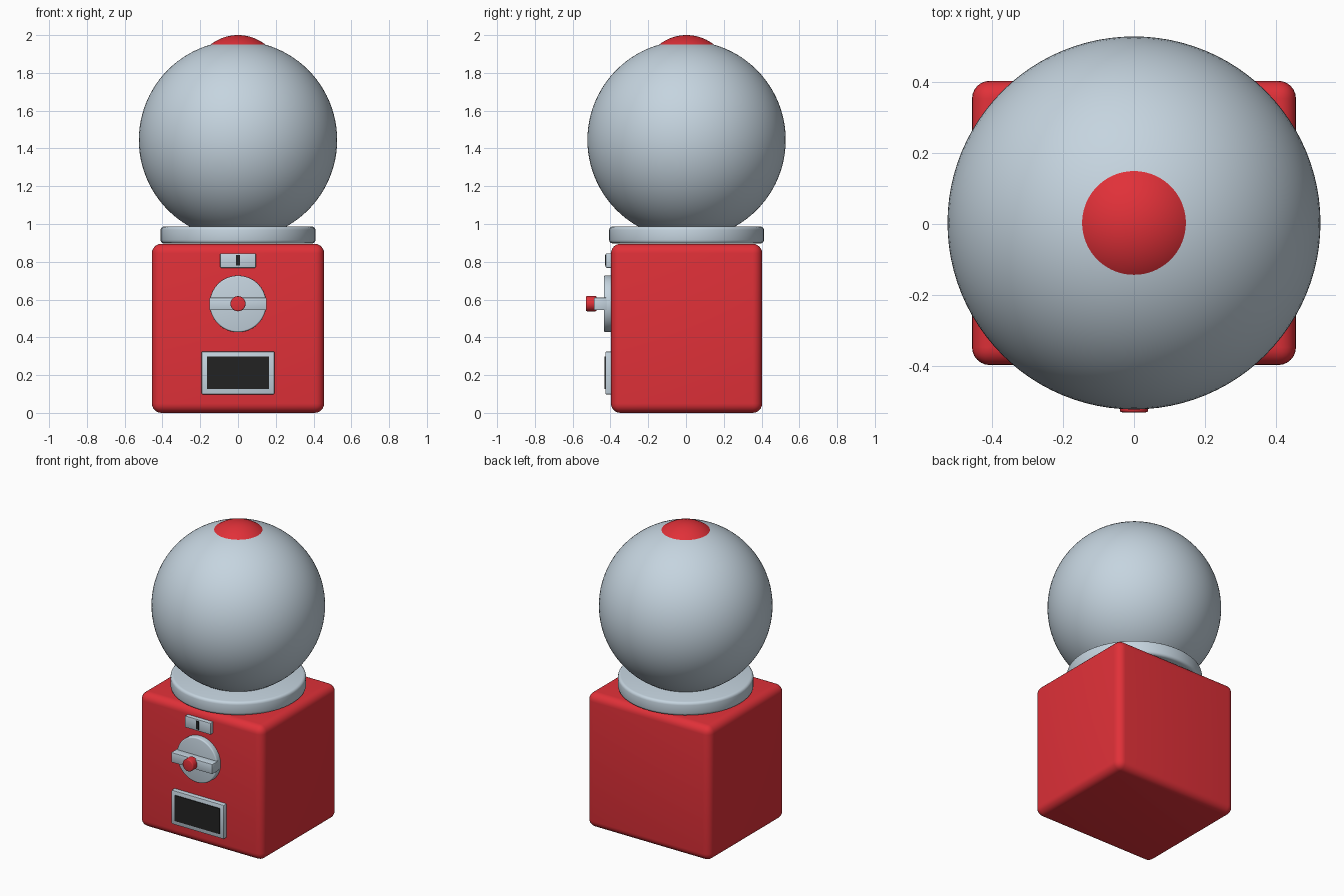
import bpy
import math

cube = bpy.data.objects.get("Cube")
if cube:
    bpy.data.objects.remove(cube, do_unlink=True)


def material(name, rgb):
    mat = bpy.data.materials.new(name)
    mat.use_nodes = True
    color = (*rgb, 1)
    mat.diffuse_color = color
    mat.node_tree.nodes["Principled BSDF"].inputs["Base Color"].default_value = color
    return mat


red = material("red", (0.75, 0.03, 0.04))
silver = material("pale blue grey", (0.56, 0.66, 0.74))
black = material("black", (0.016, 0.016, 0.016))

CY = 0.003  # depth of the body's centre line


def finish(name, mat, bevel=0, segments=3):
    obj = bpy.context.object
    obj.name = name
    obj.data.materials.append(mat)
    bpy.ops.object.transform_apply(location=False, rotation=True, scale=True)
    if bevel:
        mod = obj.modifiers.new("rounded edges", "BEVEL")
        mod.width = bevel
        mod.segments = segments
        mod.limit_method = "ANGLE"
        mod.angle_limit = math.radians(40)
        bpy.ops.object.modifier_apply(modifier=mod.name)
    bpy.ops.object.shade_smooth_by_angle(angle=math.radians(35))
    return obj


def box(name, mat, x, y, z, bevel=0, segments=3):
    """Box from its (min, max) range on each axis."""
    spans = (x, y, z)
    bpy.ops.mesh.primitive_cube_add(size=1, location=[sum(s) / 2 for s in spans])
    bpy.context.object.scale = [s[1] - s[0] for s in spans]
    return finish(name, mat, bevel, segments)


def disc(name, mat, radius, depth, location, bevel, facing_front=False):
    bpy.ops.mesh.primitive_cylinder_add(
        vertices=64, radius=radius, depth=depth, location=location,
        rotation=(math.pi / 2 if facing_front else 0, 0, 0))
    return finish(name, mat, bevel)


def ball(name, mat, radius, z):
    bpy.ops.mesh.primitive_uv_sphere_add(
        segments=96, ring_count=48, radius=radius, location=(0, CY, z))
    return finish(name, mat)


# Body, collar, globe and cap
box("body", red, (-0.456, 0.456), (CY - 0.4, CY + 0.4), (0, 0.895), 0.05, 6)
disc("collar", silver, 0.41, 0.09, (0, CY, 0.942), 0.018)
ball("globe", silver, 0.525, 1.445)
ball("cap", red, 0.235, 1.765)

# Coin slot
box("coin_plate", silver, (-0.094, 0.094), (-0.425, -0.38), (0.768, 0.845), 0.004, 2)
box("coin_slot", black, (-0.01, 0.01), (-0.429, -0.42), (0.78, 0.835))

# Turning dial, handle and knob
disc("dial", silver, 0.15, 0.055, (0, -0.4075, 0.577), 0.008, True)
box("handle", silver, (-0.152, 0.152), (-0.488, -0.42), (0.544, 0.61), 0.004, 2)
disc("knob", red, 0.04, 0.057, (0, -0.5015, 0.578), 0.006, True)

# Dispensing chute
box("chute_frame", silver, (-0.193, 0.193), (-0.427, -0.38), (0.098, 0.325), 0.006, 2)
box("chute_door", black, (-0.165, 0.165), (-0.432, -0.424), (0.127, 0.298))
